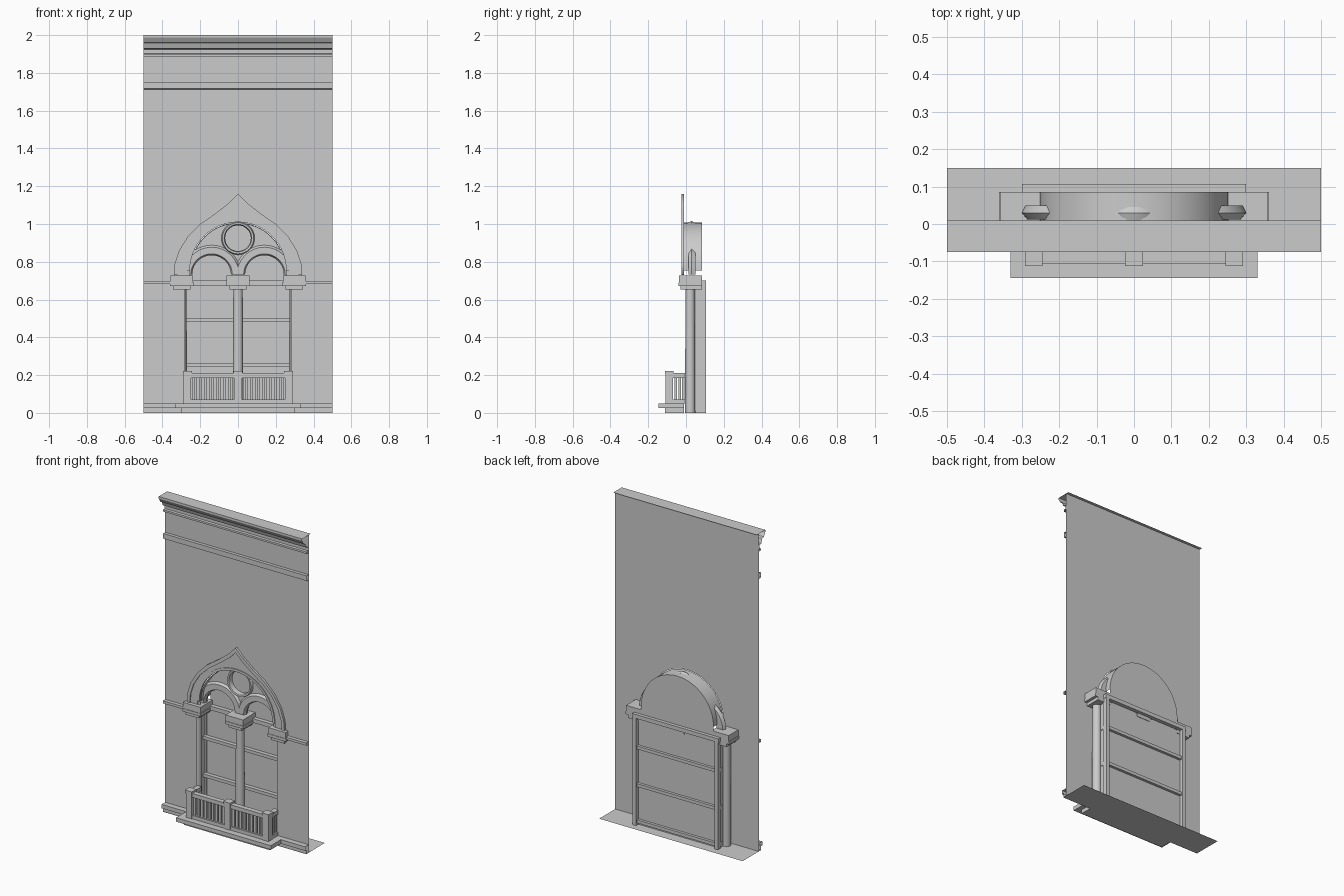
import bpy, bmesh, math
from mathutils import Matrix

if "Cube" in bpy.data.objects:
    bpy.data.objects.remove(bpy.data.objects["Cube"])

WALL = -0.01   # y of the wall face
BACK = 0.083   # y of the recessed back panel


def finish(name, bm, smooth=False):
    bmesh.ops.recalc_face_normals(bm, faces=bm.faces)
    me = bpy.data.meshes.new(name)
    bm.to_mesh(me)
    bm.free()
    ob = bpy.data.objects.new(name, me)
    bpy.context.collection.objects.link(ob)
    if smooth:
        bpy.ops.object.select_all(action='DESELECT')
        ob.select_set(True)
        bpy.context.view_layer.objects.active = ob
        bpy.ops.object.shade_smooth_by_angle(angle=math.radians(35))
    return ob


def boxes(name, items):
    """items: (x0, x1, y0, y1, z0, z1)"""
    bm = bmesh.new()
    for x0, x1, y0, y1, z0, z1 in items:
        m = Matrix.Translation(((x0 + x1) / 2, (y0 + y1) / 2, (z0 + z1) / 2)) @ \
            Matrix.Diagonal((x1 - x0, y1 - y0, z1 - z0, 1))
        bmesh.ops.create_cube(bm, size=1, matrix=m)
    return finish(name, bm)


def plate(name, loops, y0, y1):
    """Filled outline in x-z (later loops are holes), from y0 to y1."""
    cu = bpy.data.curves.new(name, 'CURVE')
    cu.dimensions = '2D'
    cu.fill_mode = 'BOTH'
    cu.extrude = (y1 - y0) / 2
    for pts in loops:
        sp = cu.splines.new('POLY')
        sp.points.add(len(pts) - 1)
        for p, (x, z) in zip(sp.points, pts):
            p.co = (x, z, 0, 1)
        sp.use_cyclic_u = True
    tmp = bpy.data.objects.new(name + "_curve", cu)
    bpy.context.collection.objects.link(tmp)
    bpy.context.view_layer.update()
    me = bpy.data.meshes.new_from_object(tmp.evaluated_get(bpy.context.evaluated_depsgraph_get()))
    bpy.data.objects.remove(tmp)
    me.transform(Matrix.Translation((0, (y0 + y1) / 2, 0)) @ Matrix.Rotation(math.pi / 2, 4, 'X'))
    bm = bmesh.new()
    bm.from_mesh(me)
    bpy.data.meshes.remove(me)
    bmesh.ops.remove_doubles(bm, verts=bm.verts, dist=1e-5)
    return finish(name, bm)


def run(name, prof, spans):
    """Open (y, z) profile drawn along x over each span."""
    bm = bmesh.new()
    for x0, x1 in spans:
        a = [bm.verts.new((x0, y, z)) for y, z in prof]
        b = [bm.verts.new((x1, y, z)) for y, z in prof]
        for i in range(len(prof) - 1):
            bm.faces.new((a[i], a[i + 1], b[i + 1], b[i]))
    return finish(name, bm)


def arc(cx, cz, r, a0=180, a1=0, n=32):
    return [(cx + r * math.cos(math.radians(a0 + (a1 - a0) * i / n)),
             cz + r * math.sin(math.radians(a0 + (a1 - a0) * i / n))) for i in range(n + 1)]


def ring(name, cx, cz, prof, full=False, n=32, closed=True):
    """(r, y) profile swept round (cx, cz); half turn unless full."""
    bm = bmesh.new()
    steps = n if full else n + 1
    rows = []
    for i in range(steps):
        a = (2 if full else 1) * math.pi * i / n
        rows.append([bm.verts.new((cx + r * math.cos(a), y, cz + r * math.sin(a))) for r, y in prof])
    k = len(prof)
    for i in range(n):
        p, q = rows[i], rows[(i + 1) % steps]
        for j in range(k if closed else k - 1):
            bm.faces.new((p[j], p[(j + 1) % k], q[(j + 1) % k], q[j]))
    if closed and not full:
        bm.faces.new(rows[0])
        bm.faces.new(rows[-1])
    return finish(name, bm, True)


# Wall sheet with arched opening
SPRING = 0.755
plate("wall", [[(-.5, 0), (-.28, 0), (-.28, .7), (-.255, .7)] + arc(0, SPRING, .255) +
               [(.255, .7), (.28, .7), (.28, 0), (.5, 0), (.5, 2), (-.5, 2)]], WALL, WALL)

# Horizontal mouldings on the wall
run("cornice", [(WALL, 1.888), (-.03, 1.888), (-.03, 1.90), (-.015, 1.902), (-.015, 1.925), (-.035, 1.93),
                (-.045, 1.957), (-.06, 1.962), (-.075, 1.987), (-.075, 2), (.01, 2)], [(-.5, .5)])
run("upper_band", [(WALL, 1.713), (-.03, 1.718), (-.03, 1.75), (WALL, 1.75)], [(-.5, .5)])
run("string_course", [(WALL, .682), (-.033, .682), (-.033, .698), (WALL, .698)], [(-.5, -.35), (.35, .5)])
run("base_moulding", [(-.033, 0), (-.033, .025), (-.045, .025), (-.045, .05), (WALL, .05)],
    [(-.5, -.3), (.3, .5)])
run("floor", [(-.035, 0), (.15, 0)], [(-.5, .5)])

# Ogee hood around the arch, in stepped layers
ogee = [(.34, .73), (.335, .79), (.312, .86), (.265, .935), (.2, 1.0), (.12, 1.055), (.05, 1.11), (0, 1.16)]
inner = [(.32, .73), (.315, .79), (.293, .855), (.25, .922), (.19, .98), (.11, 1.035), (.045, 1.085), (0, 1.13)]


def mirrored(half):
    return [(-x, z) for x, z in half] + half[-2::-1]


plate("hood_outer", [mirrored(ogee) + mirrored(inner)[::-1]], -.024, WALL)
plate("hood_band", [mirrored(inner) + [(.27, .73)] + arc(0, SPRING, .27, 0, 180) + [(-.27, .73)]], -.017, WALL)
ring("hood_inner_bead", 0, SPRING, [(.255, WALL), (.255, -.022), (.27, -.022), (.27, WALL)])

# Recess behind the arch
ring("arch_soffit", 0, SPRING, [(.252, WALL), (.252, BACK + .003)], closed=False)
plate("arch_back", [[(-.252, .7)] + arc(0, SPRING, .252) + [(.252, .7)]], BACK + .003, BACK + .003)

# Tracery: pierced plate, two small arches and a roundel
c = .14
plate("tracery_plate", [[(-.25, .74), (-.25, SPRING)] + arc(0, SPRING, .25) + [(.25, .74)]
                        + [(c + .105, .74)] + arc(c, .74, .105, 0, 180)
                        + [(-c + .105, .74)] + arc(-c, .74, .105, 0, 180),
                        arc(0, .925, .075, 0, 350, 35)], .025, .042)
for s in (-1, 1):
    ring("small_arch", s * c, .732, [(.102, .03), (.11, .012), (.145, .012), (.16, .03), (.15, .05), (.107, .05)])
ring("roundel", 0, .925, [(.068, .03), (.073, .012), (.083, .01), (.09, .03), (.083, .045), (.07, .045)], True)

# Columns and stepped capitals
bm = bmesh.new()
for x in (-.297, 0, .297):
    bmesh.ops.create_cone(bm, segments=20, cap_ends=True, radius1=.027, radius2=.025, depth=.66,
                          matrix=Matrix.Translation((x, .022, .33)))
finish("columns", bm, True)
for x in (-.297, 0, .297):
    boxes("capital", [(x - w, x + w, -y, BACK + .003, z0, z1) for w, y, z0, z1 in
                      ((.06, .037, .69, .728), (.064, .04, .672, .69), (.046, .03, .652, .672))])

# Window panel, lintel, frame and cross bars
boxes("window_panel", [(-.29, .29, BACK - .003, BACK, 0, .7)])
boxes("lintel", [(-.3, .3, .06, .107, .675, .7)])
boxes("frame_posts", [(s * .285 - .012, s * .285 + .012, .078, .107, 0, .68) for s in (-1, 1)])
boxes("jambs", [(s * .287 - .004, s * .287 + .004, .04, .08, 0, .68) for s in (-1, 1)])
boxes("cross_bars", [(-.295, .295, .055, .1, z, z + .02) for z in (.015, .243, .48)])

# Balcony slab, posts, rails and balusters
boxes("balcony_slab", [(-.3, .3, -.11, WALL, 0, .025), (-.33, .33, -.145, WALL, .025, .05)])
posts = (-.268, 0, .268)
boxes("balcony_posts", [(x - .02, x + .02, -.108, -.07, .05, .205) for x in posts])
boxes("post_caps", [(x - .024, x + .024, -.112, -.066, .205, .222) for x in posts])
boxes("balcony_rails", [(-.27, .27, -.105, -.073, z0, z1) for z0, z1 in ((.05, .072), (.185, .21))] +
      [(s * .27 - .016, s * .27 + .016, -.073, .0, z0, z1)
       for s in (-1, 1) for z0, z1 in ((.05, .072), (.185, .21))])
bal = []
for s in (-1, 1):
    for i in range(9):
        x = s * (.034 + i * .0252)
        bal.append((x - .008, x + .008, -.097, -.081, .072, .185))
    for y in (-.055, -.034, -.014):
        bal.append((s * .27 - .008, s * .27 + .008, y - .007, y + .007, .072, .185))
boxes("balusters", bal)
